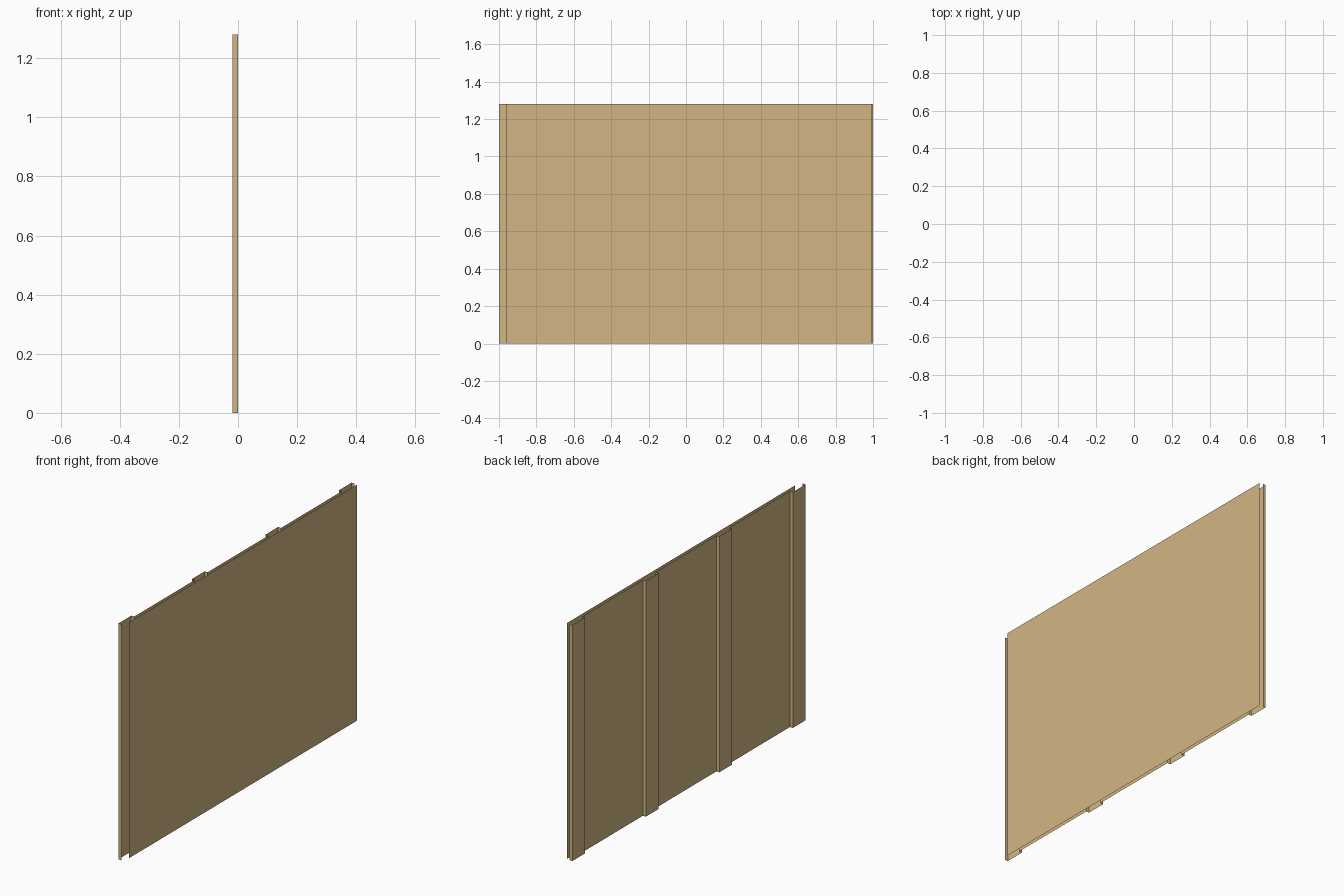
import bpy, bmesh

if "Cube" in bpy.data.objects:
    bpy.data.objects.remove(bpy.data.objects["Cube"])

HEIGHT = 1.28
DEPTH = 0.018      # rib depth, and gap to the facing sheet
RIB = 0.11         # rib width
RIBS = 4
PITCH = (2 - RIB) / (RIBS - 1)

mat = bpy.data.materials.new("tan")
mat.diffuse_color = (0.65, 0.47, 0.23, 1)
mat.use_nodes = True
mat.node_tree.nodes["Principled BSDF"].inputs["Base Color"].default_value = mat.diffuse_color


def open_sheet(name, profile):
    """Raise an open (x, y) profile into an uncapped vertical sheet."""
    bm = bmesh.new()
    verts = [bm.verts.new((x, y, 0)) for x, y in profile]
    edges = [bm.edges.new(pair) for pair in zip(verts, verts[1:])]
    raised = bmesh.ops.extrude_edge_only(bm, edges=edges)["geom"]
    top = [g for g in raised if isinstance(g, bmesh.types.BMVert)]
    bmesh.ops.translate(bm, verts=top, vec=(0, 0, HEIGHT))
    bmesh.ops.recalc_face_normals(bm, faces=bm.faces[:])
    # Make the broad faces point outward
    broad = max(bm.faces, key=lambda f: f.calc_area())
    outward = 1 if profile[0][0] > 0 else -1
    if broad.normal.x * outward < 0:
        bmesh.ops.reverse_faces(bm, faces=bm.faces[:])
    mesh = bpy.data.meshes.new(name)
    bm.to_mesh(mesh)
    bm.free()
    mesh.materials.append(mat)
    obj = bpy.data.objects.new(name, mesh)
    bpy.context.collection.objects.link(obj)
    return obj


# Ribbed rear sheet: four square ribs with flat webs between
ribbed = []
for i in range(RIBS):
    a = -1 + i * PITCH
    b = a + RIB
    ribbed += [(0, a), (-DEPTH, a), (-DEPTH, b), (0, b)]
open_sheet("ribbed_rear_sheet", ribbed)

# Flat facing sheet, set in at the front edge
open_sheet("flat_facing_sheet", [(DEPTH, -0.96), (DEPTH, 0.995)])
